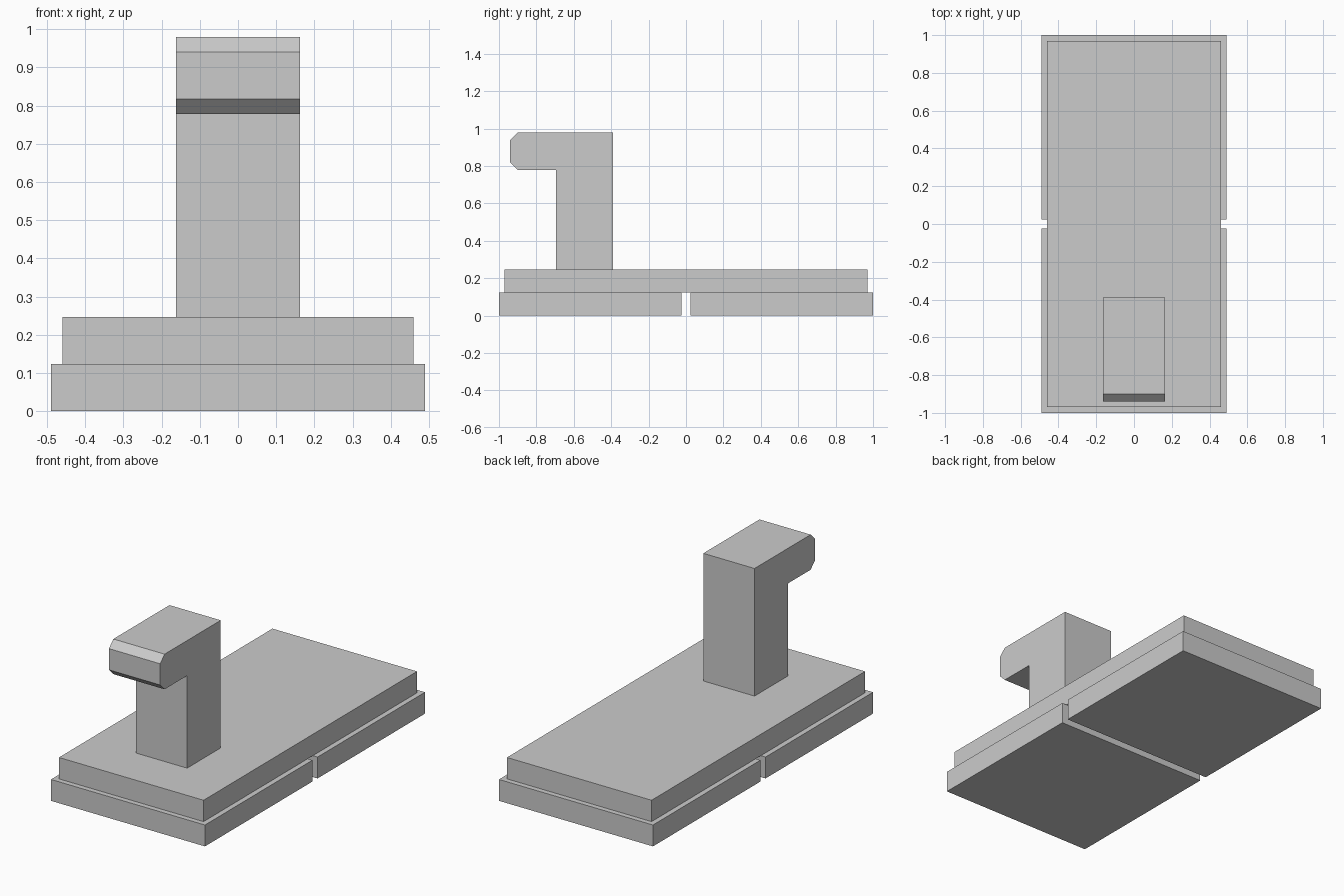
import bpy
import bmesh

# Remove the default cube
cube = bpy.data.objects.get("Cube")
if cube:
    bpy.data.objects.remove(cube, do_unlink=True)

# Single plain grey material
GREY = (0.6, 0.6, 0.6, 1.0)
grey = bpy.data.materials.new("plain_grey")
grey.use_nodes = True
grey.diffuse_color = GREY
grey.node_tree.nodes["Principled BSDF"].inputs["Base Color"].default_value = GREY


def extrude_profile(name, profile, half_width):
    """Extrude a closed (y, z) side profile across x, centred on x = 0."""
    bm = bmesh.new()
    face = bm.faces.new([bm.verts.new((-half_width, y, z)) for y, z in profile])
    result = bmesh.ops.extrude_face_region(bm, geom=[face])
    verts = [v for v in result["geom"] if isinstance(v, bmesh.types.BMVert)]
    bmesh.ops.translate(bm, verts=verts, vec=(2 * half_width, 0, 0))
    bmesh.ops.recalc_face_normals(bm, faces=bm.faces)
    mesh = bpy.data.meshes.new(name)
    bm.to_mesh(mesh)
    bm.free()
    mesh.materials.append(grey)
    obj = bpy.data.objects.new(name, mesh)
    bpy.context.collection.objects.link(obj)
    return obj


def slab(name, half_width, y0, y1, z0, z1):
    return extrude_profile(name, [(y0, z0), (y1, z0), (y1, z1), (y0, z1)], half_width)


STEP, DECK = 0.123, 0.246

# Two lower pads separated by a narrow gap
slab("front_pad", 0.49, -1.0, -0.023, 0.0, STEP)
slab("back_pad", 0.49, 0.023, 1.0, 0.0, STEP)

# Deck plate spanning both pads
slab("deck_plate", 0.46, -0.97, 0.97, STEP, DECK)

# Upright post with a forward overhang and chamfered nose
back, front, nose = -0.39, -0.695, -0.94
under, top, chamfer = 0.778, 0.98, 0.04
extrude_profile("hooked_post", [
    (back, DECK), (back, top),
    (nose + chamfer, top), (nose, top - chamfer),
    (nose, under + chamfer), (nose + chamfer, under),
    (front, under), (front, DECK),
], 0.163)
